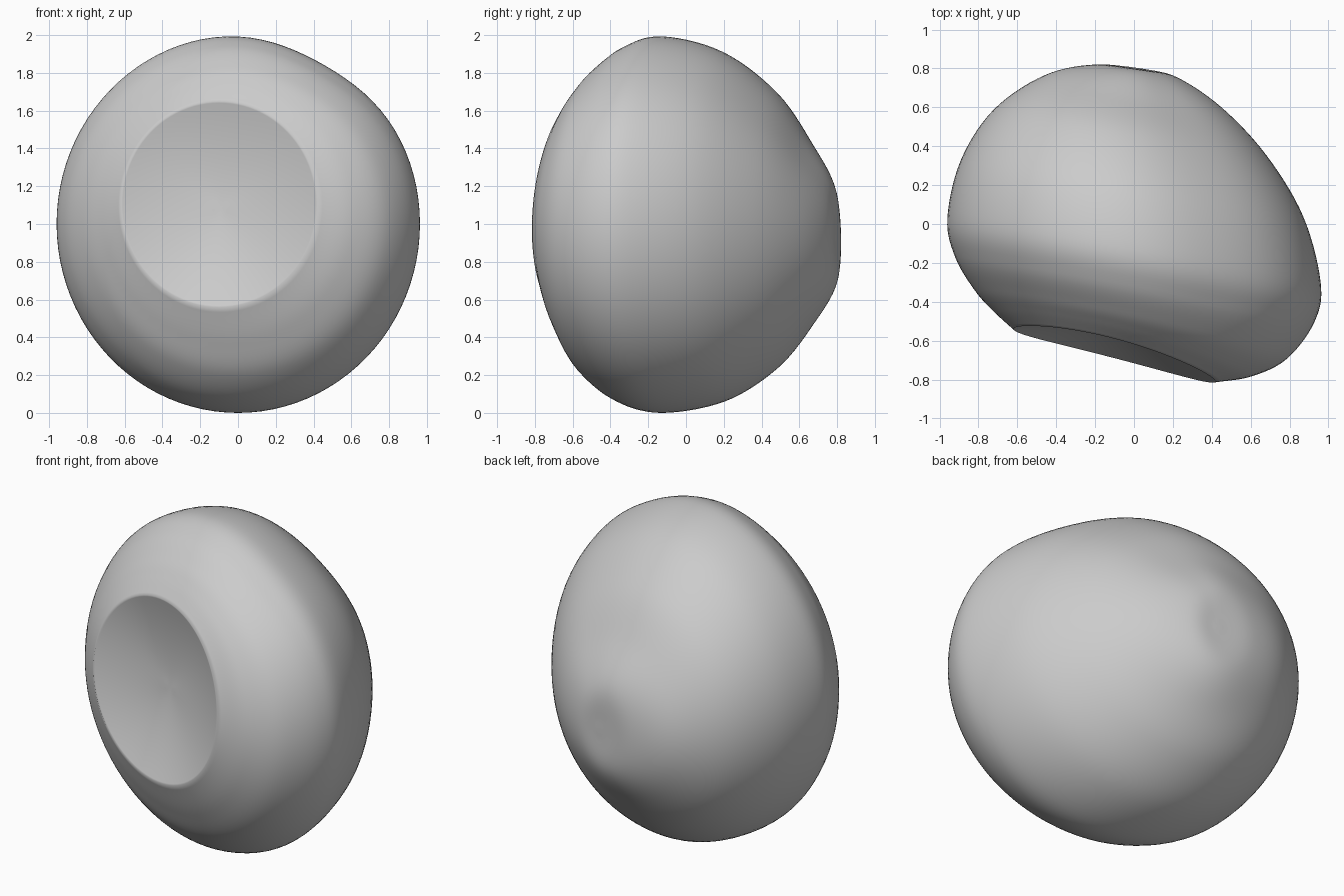
import bpy, bmesh, math
from mathutils import Vector

cube = bpy.data.objects.get("Cube")
if cube:
    bpy.data.objects.remove(cube, do_unlink=True)

SEGMENTS = 96   # points around each ring
STEPS = 7       # smooth rings between two guide rings

# Guide rings, back to front rim: left x, y, right x, y, bottom y, z, top y, z
GUIDES = [
    (-.2, .82, .22, .755, .79, .68, .78, 1.2),
    (-.46, .765, .45, .6, .65, .45, .64, 1.45),
    (-.72, .59, .68, .355, .47, .23, .46, 1.71),
    (-.89, .33, .87, .04, .2, .06, .18, 1.92),
    (-.96, .03, .96, -.3, -.13, 0, -.13, 2),
    (-.92, -.17, .93, -.5, -.36, .06, -.32, 1.95),
    (-.82, -.34, .79, -.69, -.53, .2, -.46, 1.84),
    (-.72, -.45, .61, -.78, -.62, .37, -.53, 1.75),
    (-.62, -.54, .42, -.81, -.69, .56, -.59, 1.65),
]
BACK_POLE = Vector((.05, .795, .93))
DISH_CENTRE = Vector((-.09, -.54, 1.09))


def spline(a, b, c, d, t):
    """Catmull-Rom blend of four guide rings."""
    return [q + t * ((r - p) + t * ((2 * p - 5 * q + 4 * r - s)
            + t * (3 * (q - r) + s - p))) / 2
            for p, q, r, s in zip(a, b, c, d)]


def ring_points(guide, dent):
    """Rounded ring through the left, right, bottom and top guide points."""
    lx, ly, rx, ry, by, bz, ty, tz = guide
    side, rise = (ly + ry) / 2, (by + ty) / 2
    points = []
    for i in range(SEGMENTS):
        ang = math.tau * i / SEGMENTS
        c, s = math.cos(ang), math.sin(ang)
        # shallow hollow on the upper left shoulder
        k = 1 - dent * math.exp(-((ang - 1.08) / .4) ** 2)
        x = (lx + rx) / 2 + k * c * (rx - lx) / 2
        z = (bz + tz) / 2 + k * s * (tz - bz) / 2
        y = ((side + rise) / 2 + c * (ry - ly) / 2 + s * (ty - by) / 2
             + (side - rise) / 2 * math.cos(2 * ang))
        points.append(Vector((x, y, z)))
    return points


# Outer shell rings
pole_guide = [BACK_POLE[i] for i in (0, 1, 0, 1, 1, 2, 1, 2)]
first, last = GUIDES[0], GUIDES[-1]
mirror = [2 * p - q for p, q in zip(pole_guide, first)]
beyond = [2 * p - q for p, q in zip(last, GUIDES[-2])]
knots = [mirror, pole_guide] + GUIDES + [beyond]
rings = []
for n in range(1, len(knots) - 2):
    for j in range(STEPS):
        if n == 1 and j == 0:
            continue
        near_rim = min(1, (len(knots) - 2 - n - j / STEPS) / 3)
        rings.append(ring_points(spline(*knots[n - 1:n + 3], j / STEPS), .035 * near_rim))
rim = ring_points(last, 0)
rings.append(rim)

# Shallow dish inside the rim
middle = sum(rim, Vector()) / SEGMENTS
sink = DISH_CENTRE - middle
for j in range(1, 13):
    f = 1 - (j - .8) / 12.2
    rings.append([middle + (p - middle) * f + sink * (1 - f ** 1.7) for p in rim])

# Skin the rings and close both ends
bm = bmesh.new()
loops = [[bm.verts.new(p) for p in ring] for ring in rings]
for a, b in zip(loops, loops[1:]):
    for i in range(SEGMENTS):
        k = (i + 1) % SEGMENTS
        bm.faces.new((a[i], a[k], b[k], b[i]))
for loop, tip in ((loops[0], BACK_POLE), (loops[-1], DISH_CENTRE)):
    v = bm.verts.new(tip)
    for i in range(SEGMENTS):
        bm.faces.new((loop[i], loop[(i + 1) % SEGMENTS], v))
bmesh.ops.recalc_face_normals(bm, faces=bm.faces)
for f in bm.faces:
    f.smooth = True
mesh = bpy.data.meshes.new("dished_body")
bm.to_mesh(mesh)
bm.free()

# Plain grey finish
grey = bpy.data.materials.new("plain_grey")
grey.use_nodes = True
colour = (.6, .6, .6, 1)
grey.diffuse_color = colour
grey.node_tree.nodes["Principled BSDF"].inputs["Base Color"].default_value = colour
mesh.materials.append(grey)
body = bpy.data.objects.new("dished_body", mesh)
bpy.context.collection.objects.link(body)
